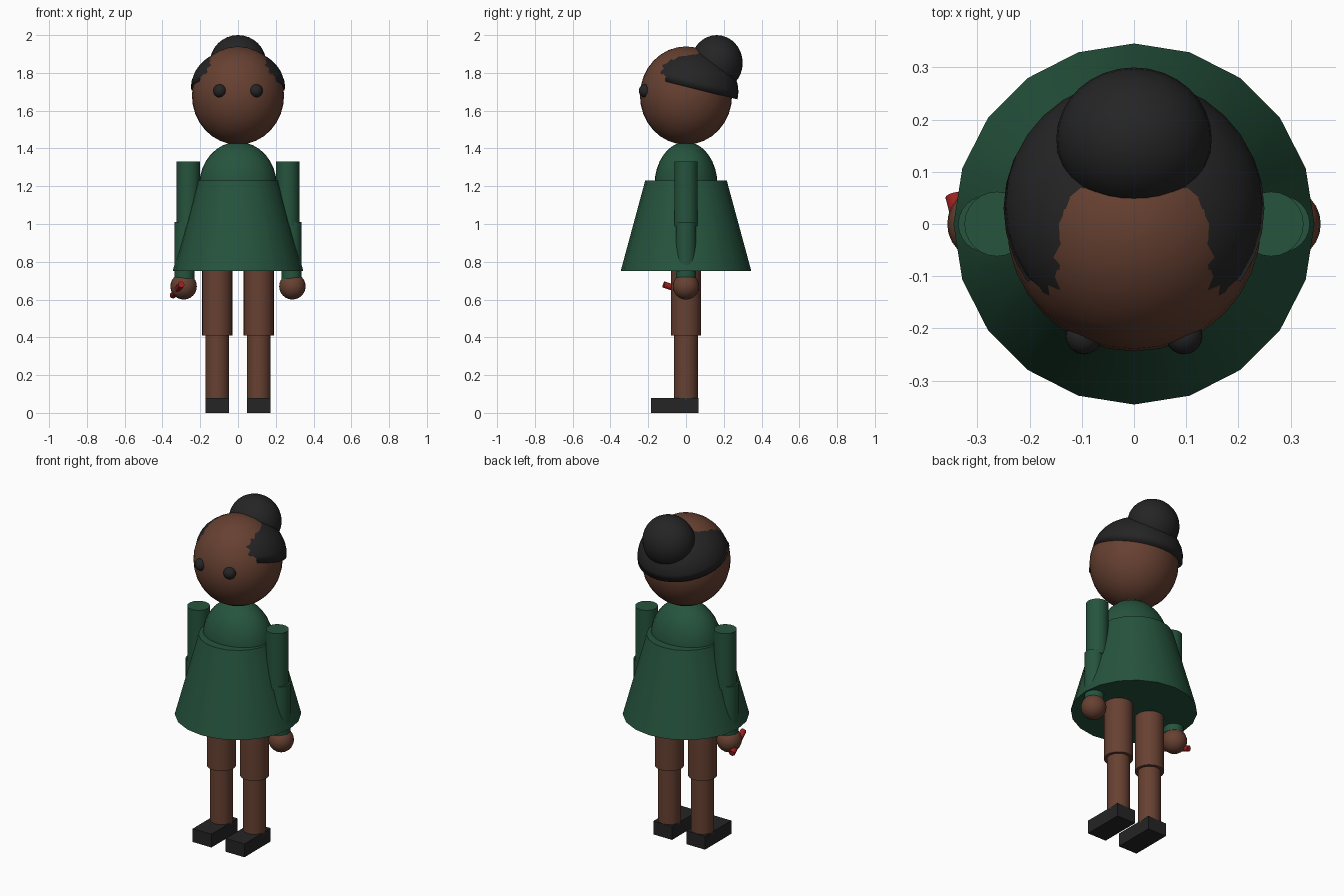
import bpy, bmesh, math
from mathutils import Vector

if "Cube" in bpy.data.objects:
    bpy.data.objects.remove(bpy.data.objects["Cube"])


def material(name, rgb):
    m = bpy.data.materials.new(name)
    m.diffuse_color = (*rgb, 1)
    m.use_nodes = True
    m.node_tree.nodes["Principled BSDF"].inputs["Base Color"].default_value = m.diffuse_color
    return m


SKIN = material("brown_skin", (0.135, 0.052, 0.031))
GREEN = material("green_cloth", (0.019, 0.088, 0.047))
BLACK = material("soft_black", (0.018, 0.018, 0.018))
RED = material("red", (0.35, 0.015, 0.015))


def finish(name, mat, smooth=True):
    ob = bpy.context.object
    ob.name = name
    ob.data.materials.append(mat)
    if smooth:
        bpy.ops.object.shade_smooth_by_angle(angle=math.radians(35))
    return ob


def ball(name, mat, loc, radii, seg=32, rings=16):
    bpy.ops.mesh.primitive_uv_sphere_add(segments=seg, ring_count=rings, radius=1, location=loc)
    ob = finish(name, mat)
    ob.scale = radii
    return ob


def tube(name, mat, x, y, r1, r2, z0, z1, seg=24):
    bpy.ops.mesh.primitive_cone_add(vertices=seg, radius1=r1, radius2=r2, depth=z1 - z0,
                                    location=(x, y, (z0 + z1) / 2))
    return finish(name, mat)


# Head, tilted half-shell of hair, and bun
ball("head", SKIN, (0, 0, 1.68), (0.244, 0.244, 0.26))
hair = ball("hair", BLACK, (0, 0.03, 1.72), (0.25, 0.25, 0.206))
bm = bmesh.new()
bm.from_mesh(hair.data)
cut = bmesh.ops.bisect_plane(bm, geom=bm.verts[:] + bm.edges[:] + bm.faces[:], dist=1e-4,
                             plane_co=(0, 0, 0), plane_no=(0, 0, 1), clear_inner=True)
bmesh.ops.holes_fill(bm, edges=[e for e in bm.edges if e.is_boundary], sides=0)
bm.to_mesh(hair.data)
bm.free()
hair.rotation_euler.x = math.radians(-14)
ball("bun", BLACK, (0, 0.163, 1.853), (0.149, 0.137, 0.147))

# Body and flared dress
ball("torso", GREEN, (0, 0, 1.205), (0.205, 0.167, 0.23))
tube("skirt", GREEN, 0, 0, 0.346, 0.216, 0.75, 1.23, 20)

# Paired parts
for side, s in (("right", -1), ("left", 1)):
    ball(side + "_eye", BLACK, (s * 0.096, -0.215, 1.705), (0.035, 0.035, 0.035), 20, 12)
    tube(side + "_upper_arm", GREEN, s * 0.263, 0, 0.062, 0.062, 0.99, 1.33)
    tube(side + "_forearm", GREEN, s * 0.283, 0, 0.054, 0.054, 0.71, 1.01)
    ball(side + "_hand", SKIN, (s * 0.288, 0, 0.67), (0.07, 0.07, 0.07), 24, 12)
    tube(side + "_thigh", SKIN, s * 0.11, 0, 0.08, 0.08, 0.41, 0.80)
    tube(side + "_calf", SKIN, s * 0.11, 0, 0.063, 0.063, 0.07, 0.42)
    bpy.ops.mesh.primitive_cube_add(size=1, location=(s * 0.11, -0.06, 0.04))
    finish(side + "_shoe", BLACK, False).scale = (0.125, 0.25, 0.08)

# Small red stick gripped in one hand
a, b = Vector((-0.30, -0.118, 0.68)), Vector((-0.345, 0.055, 0.622))
bpy.ops.mesh.primitive_cylinder_add(vertices=12, radius=0.017, depth=(a - b).length,
                                    location=(a + b) / 2)
finish("stick", RED).rotation_euler = (a - b).to_track_quat('Z', 'Y').to_euler()
